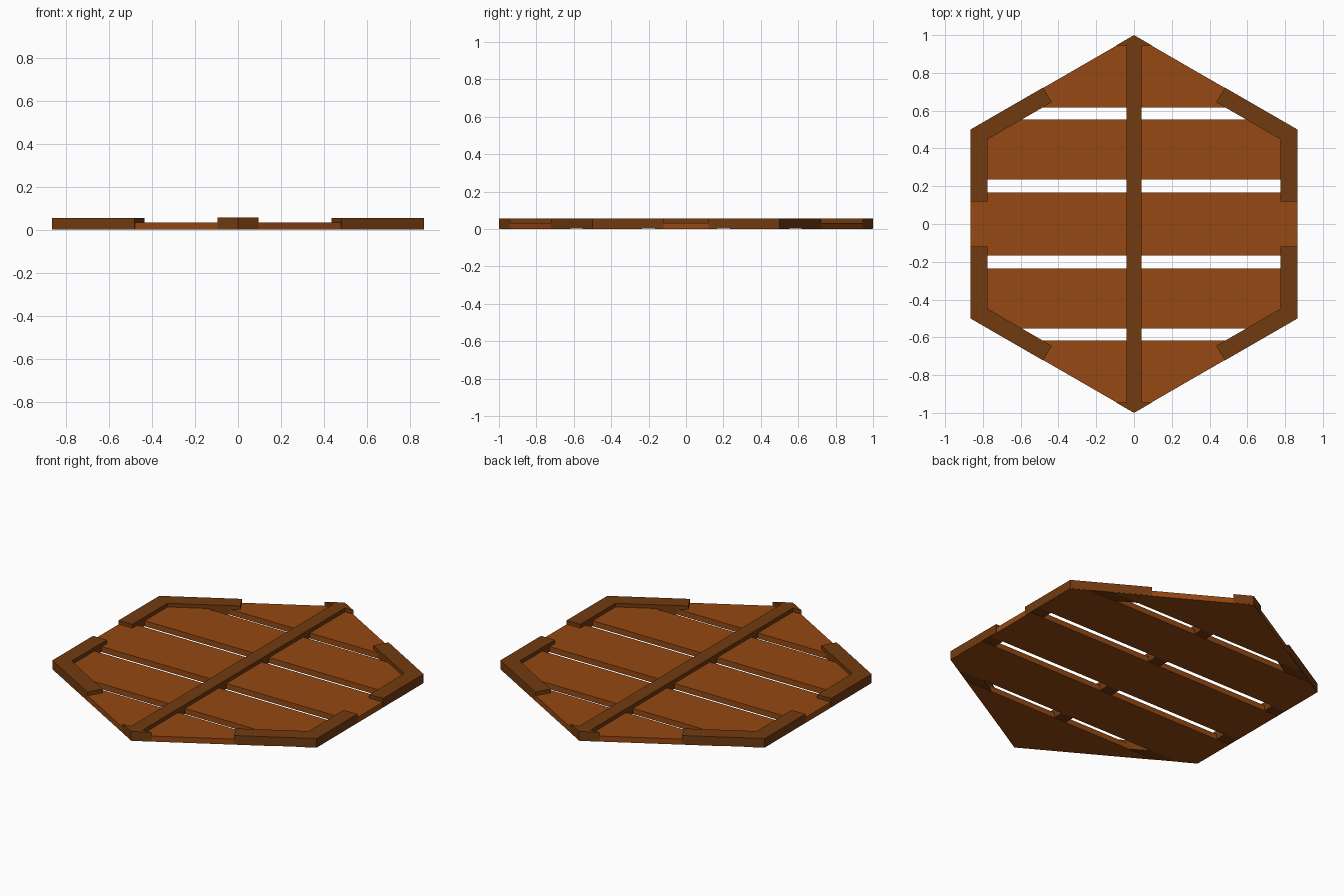
import bpy, bmesh, math

if "Cube" in bpy.data.objects:
    bpy.data.objects.remove(bpy.data.objects["Cube"])

S = math.sqrt(3) / 2  # half-width of the hexagon with corner radius 1


def material(name, color):
    m = bpy.data.materials.new(name)
    m.diffuse_color = (*color, 1)
    m.use_nodes = True
    m.node_tree.nodes["Principled BSDF"].inputs["Base Color"].default_value = m.diffuse_color
    return m


PLANK = material("plank_wood", (0.30, 0.065, 0.006))
TRIM = material("trim_wood", (0.17, 0.043, 0.005))


def prism(name, outline, z0, z1, mat):
    """Extrude a flat outline between two heights."""
    bm = bmesh.new()
    face = bm.faces.new([bm.verts.new((x, y, z0)) for x, y in outline])
    top = bmesh.ops.extrude_face_region(bm, geom=[face])["geom"]
    bmesh.ops.translate(bm, vec=(0, 0, z1 - z0),
                        verts=[v for v in top if isinstance(v, bmesh.types.BMVert)])
    bmesh.ops.recalc_face_normals(bm, faces=bm.faces)
    me = bpy.data.meshes.new(name)
    bm.to_mesh(me)
    bm.free()
    me.materials.append(mat)
    ob = bpy.data.objects.new(name, me)
    bpy.context.collection.objects.link(ob)
    return ob


def half_width(y, r=0.998):
    """Half-width of the hexagon at height y."""
    return min(r * S, (r - abs(y)) * 2 * S)


# Five planks cut to the hexagon outline
bands = [(-0.998, -0.617), (-0.553, -0.235), (-0.167, 0.167), (0.235, 0.553), (0.617, 0.998)]
for i, (a, b) in enumerate(bands):
    ys = [a] + [c for c in (-0.499, 0.499) if a < c < b] + [b]
    right = [(half_width(y), y) for y in ys]
    left = [(-x, y) for x, y in reversed(right) if x > 1e-4]
    prism(f"plank_{i + 1}", right + left, 0, 0.033, PLANK)

# Four corner brackets wrapping the side corners
w, reach = 0.09, 0.445
ox, oy = S - reach * S, 0.5 + reach * 0.5
inner = S - w
bracket = [(S, 0.12), (S, 0.5), (ox, oy), (ox - w * 0.5, oy - w * S),
           (inner, inner / S * 0.5), (inner, 0.12)]
for sx, side in ((1, "right"), (-1, "left")):
    for sy, end in ((1, "back"), (-1, "front")):
        prism(f"corner_bracket_{end}_{side}", [(sx * x, sy * y) for x, y in bracket],
              0.002, 0.055, TRIM)

# Centre beam with a pointed cap at each tip
tip = 0.945
cap = (1 - tip) * 2 * S
half = [(0, -1), (cap, -tip), (0.04, -tip), (0.04, tip), (cap, tip), (0, 1)]
beam = half + [(-x, y) for x, y in reversed(half[1:-1])]
prism("centre_beam", beam, 0.002, 0.056, TRIM)
